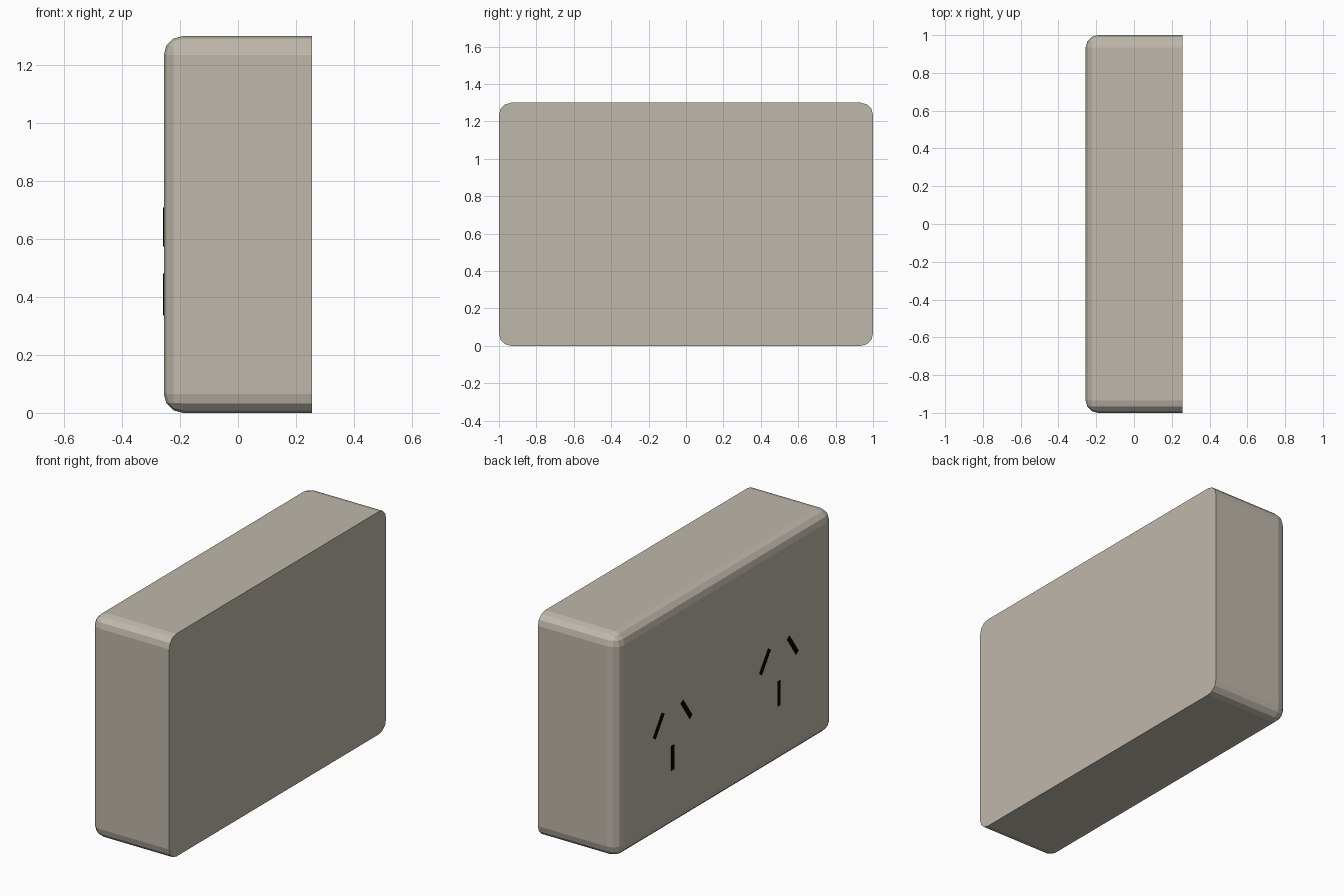
import bpy, bmesh, math
from mathutils import Matrix

if "Cube" in bpy.data.objects:
    bpy.data.objects.remove(bpy.data.objects["Cube"])

HALF_X, HALF_Y, HEIGHT, RADIUS = 0.256, 1.0, 1.30, 0.066


def material(name, rgb):
    m = bpy.data.materials.new(name)
    m.diffuse_color = (*rgb, 1.0)
    m.use_nodes = True
    m.node_tree.nodes["Principled BSDF"].inputs["Base Color"].default_value = m.diffuse_color
    return m


def finish(name, bm, mat):
    bmesh.ops.recalc_face_normals(bm, faces=bm.faces)
    mesh = bpy.data.meshes.new(name)
    bm.to_mesh(mesh)
    bm.free()
    mesh.materials.append(mat)
    ob = bpy.data.objects.new(name, mesh)
    bpy.context.collection.objects.link(ob)
    return ob


warm_grey = material("warm grey plastic", (0.52, 0.48, 0.41))
black = material("black slot", (0.0, 0.0, 0.0))

# Housing: a box with every edge rounded except those around the flat wall side (+x)
bm = bmesh.new()
bmesh.ops.create_cube(bm, size=1.0, matrix=Matrix.Translation((0, 0, HEIGHT / 2))
                      @ Matrix.Diagonal((2 * HALF_X, 2 * HALF_Y, HEIGHT, 1)))
edges = [e for e in bm.edges if not all(v.co.x > 0 for v in e.verts)]
bmesh.ops.bevel(bm, geom=edges, offset=RADIUS, segments=3, profile=0.5, affect='EDGES')
finish("socket_housing", bm, warm_grey)


# Pin slots: thin black plates on the -x face
def slot(name, y, z, tilt):
    bm = bmesh.new()
    bmesh.ops.create_cube(bm, size=1.0, matrix=Matrix.Translation((-HALF_X, y, z))
                          @ Matrix.Rotation(math.radians(tilt), 4, 'X')
                          @ Matrix.Diagonal((0.004, 0.028, 0.145, 1)))
    finish(name, bm, black)


# Two sockets, each with a pair of slanted slots above a vertical one
for label, y in (("left", 0.49), ("right", -0.49)):
    slot(label + "_earth_slot", y, 0.408, 0)
    for side, s in (("outer", 1), ("inner", -1)):
        slot(f"{label}_{side}_slanted_slot", y + s * 0.128, 0.641, s * 35)
